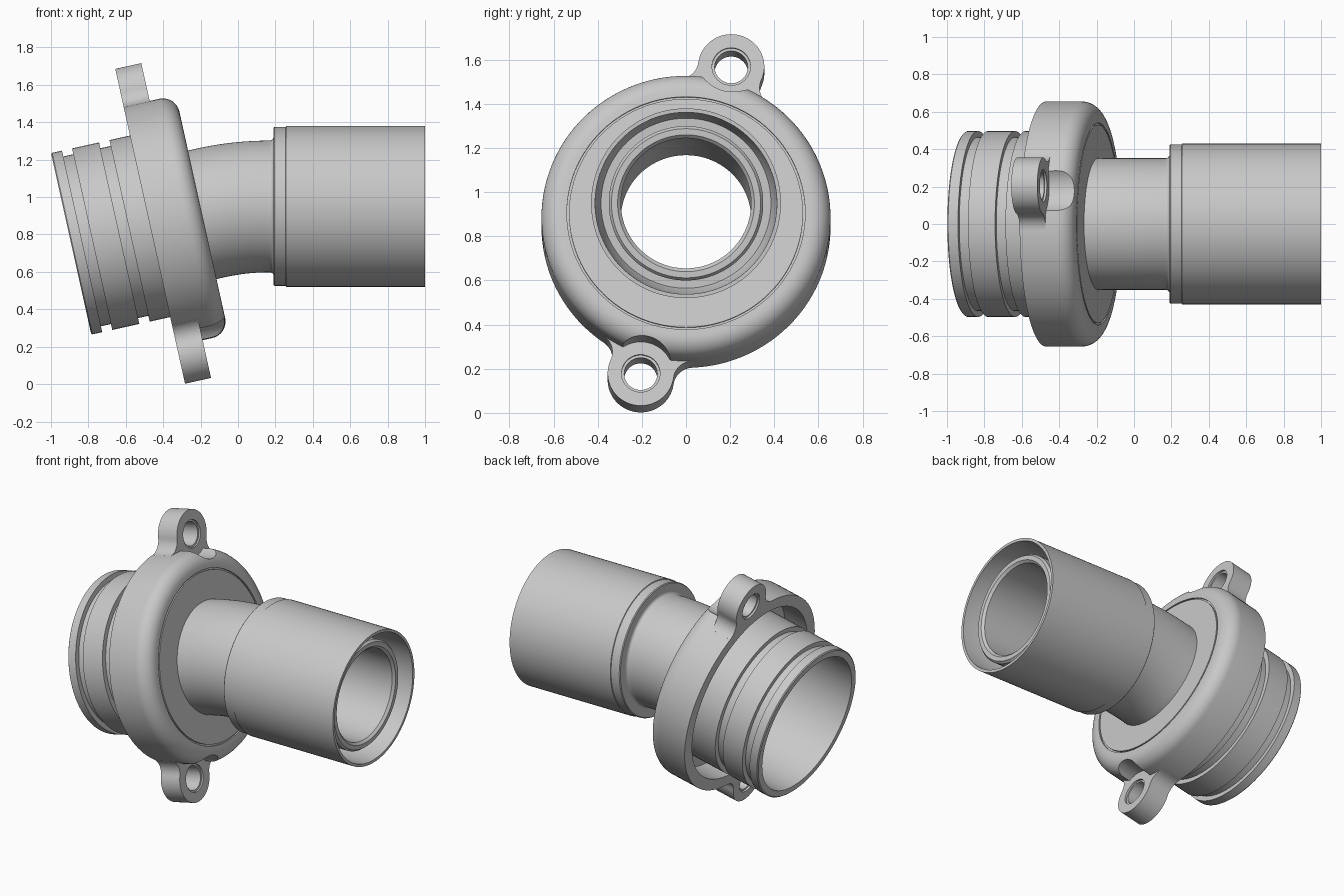
import bpy, bmesh, math
from mathutils import Vector

cube = bpy.data.objects.get("Cube")
if cube:
    bpy.data.objects.remove(cube)

SEG = 112
TILT = math.radians(12.5)
START = Vector((-0.892, 0, 0.75))      # centre of the plug's open end
TUBE_Z = 0.95                          # height of the straight tube's axis
BEND = 0.16                            # tangent length of the bend
AXIS = Vector((math.cos(TILT), 0, math.sin(TILT)))
CORNER = (TUBE_Z - START.z) / AXIS.z
BEND_R = BEND / math.tan(TILT / 2)
S0 = CORNER - BEND
S1 = S0 + BEND_R * TILT
BEND_END_X = START.x + CORNER * AXIS.x + BEND

mat = bpy.data.materials.new("light_grey")
mat.use_nodes = True
grey = (0.58, 0.58, 0.58, 1)
mat.diffuse_color = grey
mat.node_tree.nodes["Principled BSDF"].inputs["Base Color"].default_value = grey


def frame(s):
    """Centre and upward normal of the pipe's path at length s."""
    if s <= S0:
        a, c = TILT, START + AXIS * s
    elif s >= S1:
        a, c = 0, Vector((BEND_END_X + s - S1, 0, TUBE_Z))
    else:
        a = TILT - (s - S0) / BEND_R
        hub = Vector((BEND_END_X, 0, TUBE_Z - BEND_R))
        c = hub + BEND_R * Vector((-math.sin(a), 0, math.cos(a)))
    return c, Vector((-math.sin(a), 0, math.cos(a)))


def place(u, v, s):
    c, n = frame(s)
    return c + Vector((0, u, 0)) + n * v


def finish(name, bm):
    bmesh.ops.recalc_face_normals(bm, faces=bm.faces)
    me = bpy.data.meshes.new(name)
    bm.to_mesh(me)
    bm.free()
    me.materials.append(mat)
    ob = bpy.data.objects.new(name, me)
    bpy.context.collection.objects.link(ob)
    return ob


def revolve(name, profile):
    """Closed (length, radius) profile turned around the path."""
    bm = bmesh.new()
    rings = []
    for s, r in profile:
        angles = [2 * math.pi * i / SEG for i in range(SEG)]
        rings.append([bm.verts.new(place(r * math.cos(a), r * math.sin(a), s)) for a in angles])
    for k, ring in enumerate(rings):
        nxt = rings[(k + 1) % len(rings)]
        for i in range(SEG):
            j = (i + 1) % SEG
            bm.faces.new((ring[i], ring[j], nxt[j], nxt[i]))
    return finish(name, bm)


def prism(name, outline, s0, s1):
    """Outline across the tilted axis, extruded along it."""
    bm = bmesh.new()
    lo, hi = ([bm.verts.new(place(u, v, s)) for u, v in outline] for s in (s0, s1))
    bm.faces.new(lo)
    bm.faces.new(hi)
    for i in range(len(lo)):
        j = (i + 1) % len(lo)
        bm.faces.new((lo[i], lo[j], hi[j], hi[i]))
    return finish(name, bm)


def arc(c, r, a0, a1, n):
    return [(c[0] + r * math.cos(a0 + (a1 - a0) * i / n),
             c[1] + r * math.sin(a0 + (a1 - a0) * i / n)) for i in range(n + 1)]


def disc(c, r):
    return arc(c, r, 0, 2 * math.pi, 48)[:-1]


def cut(ob, cutters):
    for c in cutters:
        m = ob.modifiers.new("cut", 'BOOLEAN')
        m.operation, m.solver, m.object = 'DIFFERENCE', 'EXACT', c
    bpy.context.view_layer.update()
    me = bpy.data.meshes.new_from_object(ob.evaluated_get(bpy.context.evaluated_depsgraph_get()))
    ob.modifiers.clear()
    ob.data = me


def at_x(x):
    return x - BEND_END_X + S1


# Pipe: grooved plug, bent neck and double-walled socket in one profile
bends = [S0 + (S1 - S0) * i / 12 for i in range(13)]
collar = at_x(0.19)
plug = [(0, 0.49), (0.006, 0.497), (0.06, 0.497), (0.06, 0.465), (0.115, 0.465),
        (0.115, 0.497), (0.263, 0.497), (0.263, 0.465), (0.32, 0.465), (0.32, 0.497),
        (0.65, 0.497), (0.65, 0.352)]
neck = [(s, 0.352) for s in bends if s < collar - 0.02]
neck += arc((collar - 0.02, 0.372), 0.02, -math.pi / 2, 0, 5)
socket = [(collar, 0.42), (collar + 0.005, 0.425), (at_x(0.255), 0.425), (at_x(0.257), 0.43),
          (at_x(1), 0.43), (at_x(1), 0.412), (at_x(0.72), 0.408), (at_x(0.66), 0.385),
          (at_x(0.66), 0.35), (at_x(0.93), 0.35), (at_x(0.945), 0.338),
          (at_x(0.945), 0.31), (at_x(0.93), 0.295)]
bore = [(s, 0.295) for s in reversed(bends)] + [(0.6, 0.295), (0.6, 0.45), (0, 0.45)]
pipe = revolve("bent_pipe", plug + neck + socket + bore)

# Flange: hollow-backed disc with a rounded rim and a fine face groove
BACK, MID, FACE, RIM = 0.4325, 0.575, 0.718, 0.655
flange = revolve("flange", [(BACK, RIM)] + arc((FACE - 0.09, RIM - 0.09), 0.09, math.pi / 2, 0, 10) + [
    (FACE, 0.54), (FACE - 0.01, 0.54), (FACE - 0.01, 0.53), (FACE, 0.53),
    (FACE, 0.33), (0.66, 0.33), (0.66, 0.48), (0.6, 0.48), (0.6, 0.58), (BACK, 0.58)])

# Lugs: rounded ears blended into the rim, drilled and spot-faced
LUG_R, BLEND, HOLE = 0.15, 0.09, 0.075
lug_pos = Vector((0.205, 0.712))
dist = lug_pos.length
ra, rb = RIM + BLEND, LUG_R + BLEND
near = math.acos((ra * ra + dist * dist - rb * rb) / (2 * ra * dist))
bx, by = ra * math.cos(near), ra * math.sin(near)
to_lug = math.atan2(-by, dist - bx)
half = arc((bx, by), BLEND, near - math.pi, to_lug, 10)
ear = to_lug + math.pi
half += arc((dist, 0), LUG_R, ear, 0, 24)[1:]
outline = half + [(x, -y) for x, y in reversed(half[:-1])]
outline += arc((0, 0), 0.62, -near, near, 8)

smooth = [pipe, flange]
helpers, pockets = [], []
for name, sign in (("upper_lug", 1), ("lower_lug", -1)):
    c = lug_pos * sign
    d = c.normalized()
    pts = [(x * d.x - y * d.y, x * d.y + y * d.x) for x, y in outline]
    lug = prism(name, pts, BACK, MID)
    drills = [prism("drill", disc(c, HOLE), BACK - 0.1, MID + 0.1),
              prism("drill_front", disc(c, HOLE + 0.012), MID - 0.012, MID + 0.1),
              prism("drill_back", disc(c, HOLE + 0.012), BACK - 0.1, BACK + 0.012)]
    cut(lug, drills)
    pocket = prism("pocket", disc(c, LUG_R - 0.004), MID, FACE + 0.1)
    pockets.append(pocket)
    helpers += drills + [pocket]
    smooth.append(lug)
cut(flange, pockets)
for h in helpers:
    bpy.data.objects.remove(h)

# Smooth shading with crisp machined edges
bpy.ops.object.select_all(action='DESELECT')
for ob in smooth:
    ob.select_set(True)
bpy.context.view_layer.objects.active = pipe
bpy.ops.object.shade_smooth_by_angle(angle=math.radians(30))
